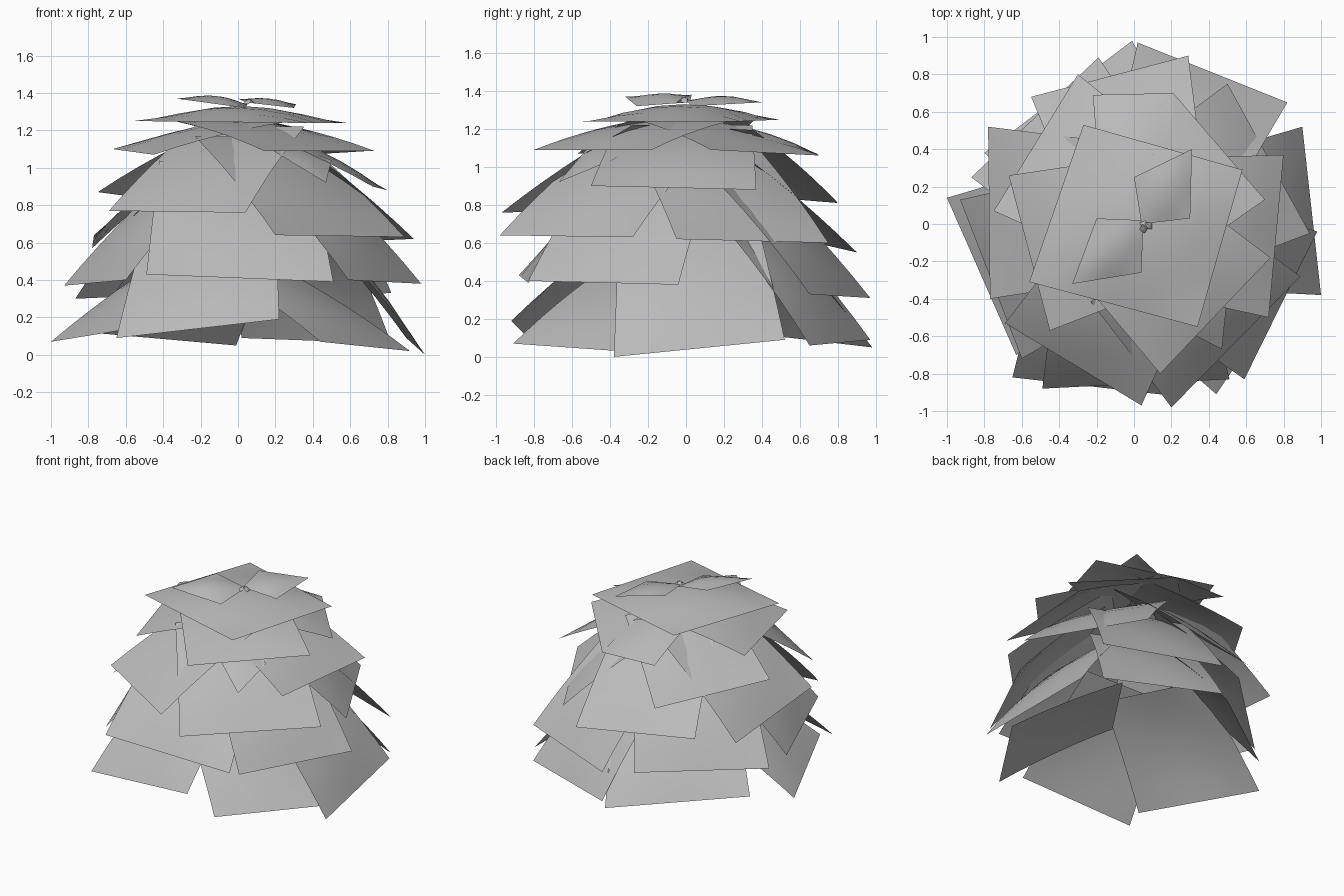
import bpy
import bmesh
import math
from mathutils import Vector

cube = bpy.data.objects.get("Cube")
if cube:
    bpy.data.objects.remove(cube, do_unlink=True)

GREY = (0.5, 0.5, 0.5, 1)
mat = bpy.data.materials.new("plain_grey")
mat.use_nodes = True
mat.diffuse_color = GREY
mat.node_tree.nodes["Principled BSDF"].inputs["Base Color"].default_value = GREY

STEPS = 6


def sheet(name, corners, bulge, side=0.0):
    """Domed four-cornered sheet; side is the share of the bulge kept at its flanks."""
    a, b, c, d = [Vector(p) for p in corners]
    normal = (c - a).cross(d - b).normalized()
    if normal.z < 0:
        a, b, c, d = b, a, d, c
        normal = -normal
    bm = bmesh.new()
    rows = []
    for j in range(STEPS + 1):
        v = j / STEPS
        row = []
        for i in range(STEPS + 1):
            u = i / STEPS
            lift = 4 * v * (1 - v) * (side + (1 - side) * 4 * u * (1 - u))
            p = a.lerp(b, u).lerp(d.lerp(c, u), v) + normal * bulge * lift
            row.append(bm.verts.new(p))
        rows.append(row)
    for low, high in zip(rows, rows[1:]):
        for i in range(STEPS):
            bm.faces.new((low[i], low[i + 1], high[i + 1], high[i])).smooth = True
    mesh = bpy.data.meshes.new(name)
    bm.to_mesh(mesh)
    bm.free()
    mesh.materials.append(mat)
    obj = bpy.data.objects.new(name, mesh)
    bpy.context.collection.objects.link(obj)


def leaf(name, length, a, b, pitch=None):
    """Drooping leaf from its outer edge a-b, rising inward to the axis."""
    a, b = Vector(a), Vector(b)
    mid = (a + b) / 2
    inward = Vector((a.y - b.y, b.x - a.x, 0)).normalized()
    if inward.dot(mid) > 0:
        inward = -inward
    angle = math.radians(pitch or 50 - 32 * mid.z ** 2)
    root = mid + length * (inward * math.cos(angle) + Vector((0, 0, math.sin(angle))))
    half = (b - a) * 0.4
    half.z *= 0.6
    sheet(name, (a, b, root + half, root - half), 0.05, 0.35)


# Leaf length and outer edges, tier by tier from the ground up
tiers = {
    "bottom_leaf": (0.88, [
        ((1.0, -.38, 0), (.9, .52, .09)),
        ((.44, -.91, .07), (.92, -.2, .02), 29),
        ((-.65, -.82, .09), (.22, -.92, .19), 41),
        ((-1, .14, .07), (-.63, -.7, .13), 34),
        ((-.8, .38, .12), (-.01, .98, .05), 46),
        ((.02, .97, .09), (.82, .65, .06)),
    ]),
    "lower_leaf": (0.88, [
        ((.59, -.83, .4), (.98, -.04, .38)),
        ((-.49, -.88, .43), (.51, -.83, .39)),
        ((-.93, .13, .37), (-.6, -.72, .4)),
        ((-.87, .25, .3), (-.19, .89, .33)),
        ((.02, .97, .31), (.82, .65, .33)),
    ]),
    "middle_leaf": (0.88, [
        ((.2, -.98, .64), (.89, -.28, .63)),
        ((.94, -.05, .62), (.5, .75, .6)),
        ((.29, .9, .55), (-.55, .68, .6)),
        ((-.77, -.4, .64), (-.78, .52, .57)),
        ((-.69, -.53, .77), (.04, -.97, .76)),
    ]),
    "upper_leaf": (0.8, [
        ((.72, -.5, .9), (.8, .37, .88)),
        ((-.75, .07, .87), (-.3, .8, .81)),
    ]),
    "high_leaf": (0.8, [
        ((.14, -.8, 1.09), (.73, -.18, 1.09)),
        ((-.67, .26, 1.1), (-.45, -.57, 1.07)),
        ((.21, .7, 1.06), (.7, .13, 1.09)),
        ((-.22, .69, 1.07), (.21, .7, 1.06)),
    ]),
}
for tier, (length, leaves) in tiers.items():
    for n, spec in enumerate(leaves, 1):
        leaf(f"{tier}_{n}", length, *spec)

# Short tilted leaf under the crown
sheet("tilted_leaf", ((.47, -.67, .92), (.5, -.38, 1.04),
                      (.2, -.2, 1.16), (.14, -.5, 1.12)), 0.02)

# Crown leaf and the two small leaves on it
sheet("crown_leaf", ((-.56, -.31, 1.25), (.34, -.55, 1.24),
                     (.58, .29, 1.24), (-.27, .53, 1.25)), 0.085)
sheet("small_front_leaf", ((-.33, -.32, 1.37), (.04, -.26, 1.32),
                           (.05, .02, 1.34), (-.2, .03, 1.38)), 0.03)
sheet("small_back_leaf", ((.04, 0, 1.35), (.3, .03, 1.32),
                          (.31, .4, 1.34), (0, .25, 1.37)), 0.025)

# Tiny bud at the tip
for k in range(3):
    t = math.tau * k / 3
    tip = Vector((.06, -.01, 1.34))
    out = Vector((math.cos(t), math.sin(t), 0)) * .035
    across = Vector((-out.y, out.x, 0)) * .5
    up = Vector((0, 0, .025))
    sheet(f"bud_leaf_{k + 1}", (tip + out - across, tip + out + across,
                                tip + up + across, tip + up - across), 0.004)
